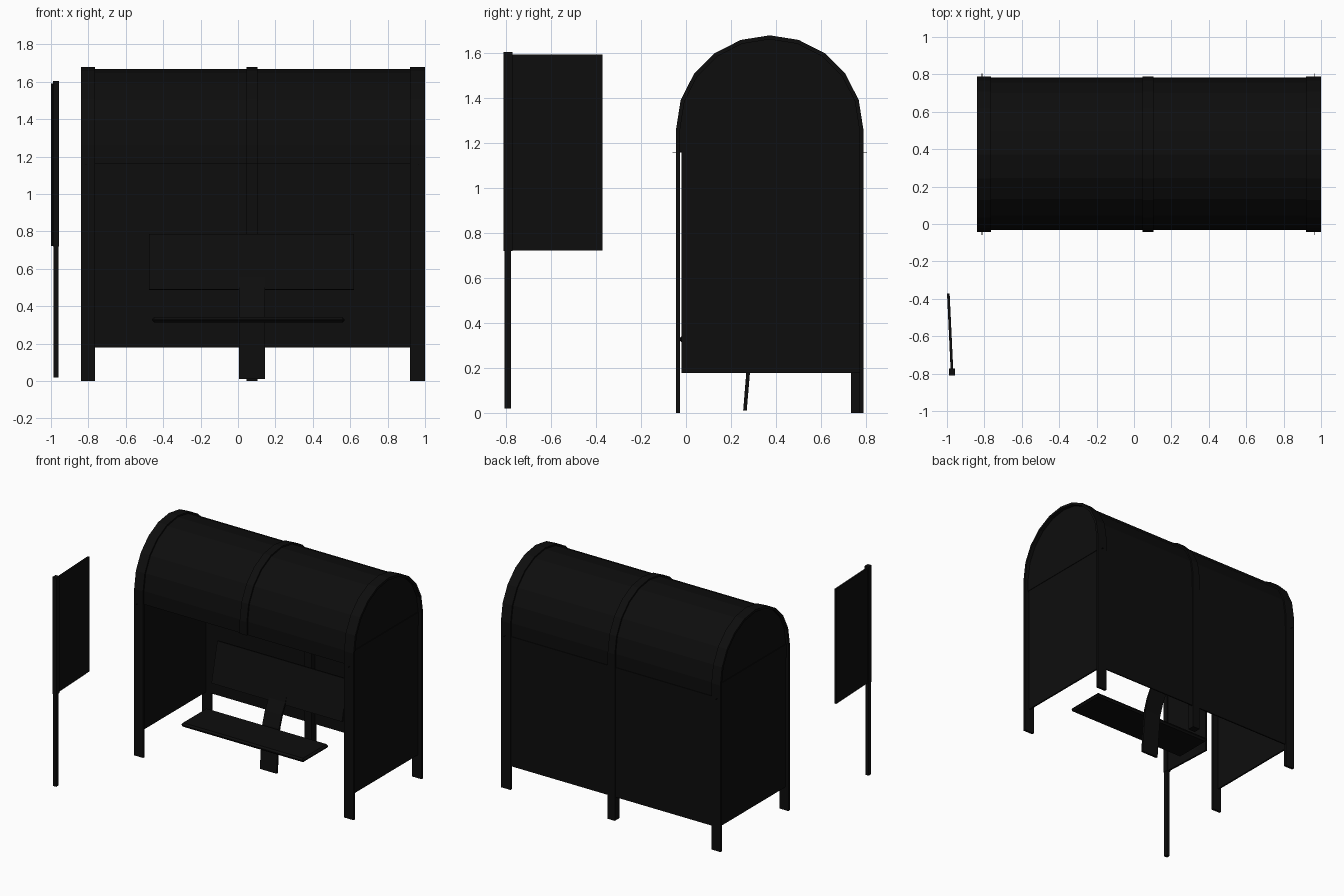
import bpy, bmesh, math
from mathutils import Matrix

if "Cube" in bpy.data.objects:
    bpy.data.objects.remove(bpy.data.objects["Cube"])

black = bpy.data.materials.new("black_paint")
black.diffuse_color = (0.004, 0.004, 0.004, 1)
black.use_nodes = True
black.node_tree.nodes["Principled BSDF"].inputs["Base Color"].default_value = black.diffuse_color
CY, CZ = 0.372, 1.262   # centre of the roof arch


def finish(name, bm):
    bmesh.ops.recalc_face_normals(bm, faces=bm.faces)
    me = bpy.data.meshes.new(name)
    bm.to_mesh(me)
    bm.free()
    me.materials.append(black)
    ob = bpy.data.objects.new(name, me)
    bpy.context.collection.objects.link(ob)
    return ob


def box(name, x0, x1, y0, y1, z0, z1):
    bm = bmesh.new()
    bmesh.ops.create_cube(bm, size=1)
    bmesh.ops.scale(bm, vec=(x1 - x0, y1 - y0, z1 - z0), verts=bm.verts)
    bmesh.ops.translate(bm, vec=((x0 + x1) / 2, (y0 + y1) / 2, (z0 + z1) / 2), verts=bm.verts)
    return finish(name, bm)


def strip(name, a, b, x0, x1):
    """Solid band between two matching (y, z) paths, extruded along x."""
    bm = bmesh.new()
    rows = [[bm.verts.new((x, y, z)) for x, (y, z) in ((x0, p), (x1, p), (x1, q), (x0, q))]
            for p, q in zip(a, b)]
    for r, s in zip(rows, rows[1:]):
        for i in range(4):
            j = (i + 1) % 4
            bm.faces.new((r[i], r[j], s[j], s[i]))
    bm.faces.new(rows[0])
    bm.faces.new(rows[-1])
    return finish(name, bm)


def arch(r, z_front, z_back):
    pts = [(CY - r, z_front)]
    pts += [(CY - r * math.cos(math.pi * i / 10), CZ + r * math.sin(math.pi * i / 10)) for i in range(11)]
    return pts + [(CY + r, z_back)]


def plate(name, outline, x0, x1):
    bm = bmesh.new()
    f = bm.faces.new([bm.verts.new((x0, y, z)) for y, z in outline])
    new = bmesh.ops.extrude_face_region(bm, geom=[f])["geom"]
    bmesh.ops.translate(bm, vec=(x1 - x0, 0, 0), verts=[v for v in new if isinstance(v, bmesh.types.BMVert)])
    return finish(name, bm)


# Frame hoops: two at the ends with front and back legs, one in the middle
R = 0.416
strip("left_frame_hoop", arch(R, 0, 0), arch(R - 0.018, 0, 0), -0.84, -0.765)
strip("right_frame_hoop", arch(R, 0, 0), arch(R - 0.018, 0, 0), 0.92, 1.0)
strip("middle_roof_rib", arch(R, 1.16, 1.16), arch(R - 0.03, 1.16, 1.16), 0.045, 0.105)
box("middle_back_leg", 0.045, 0.105, 0.733, 0.788, 0, 1.16)

# Curved roof sheet with short vertical skirts
strip("roof", arch(R - 0.011, 1.16, 1.16), arch(R - 0.017, 1.16, 1.16), -0.825, 0.98)

# Walls
box("back_wall", -0.82, 0.975, 0.772, 0.782, 0.178, 1.16)
for side, x in (("left", -0.813), ("right", 0.966)):
    box(side + "_side_wall", x - 0.006, x + 0.006, -0.02, 0.78, 0.178, 1.16)
    plate(side + "_gable", arch(R - 0.012, 1.16, 1.16), x - 0.006, x + 0.006)
    box(side + "_gable_band", x - 0.01, x + 0.01, -0.03, 0.775, 1.16, 1.262)
    box(side + "_tie_rod", x - 0.002, x + 0.002, -0.06, 0.805, 1.154, 1.158)

# Bench: seat with bevelled edge, leaning backrest, single curved support
seat = box("seat", -0.46, 0.57, -0.03, 0.275, 0.312, 0.342)
bevel = seat.modifiers.new("edge", "BEVEL")
bevel.width = 0.012
bevel.segments = 1
strip("backrest", [(0.36, 0.49), (0.43, 0.785)], [(0.375, 0.487), (0.445, 0.782)], -0.475, 0.62)
leg = [(0.254, 0.01), (0.268, 0.18), (0.284, 0.34), (0.315, 0.43), (0.36, 0.51), (0.39, 0.6)]
strip("bench_support", leg, [(y + 0.016, z - 0.003 * (i > 0)) for i, (y, z) in enumerate(leg)], 0.005, 0.145)

# Sign on a pole, slightly turned
box("sign_pole", -0.986, -0.96, -0.806, -0.777, 0.02, 0.73)
box("sign_mount", -0.989, -0.957, -0.81, -0.772, 0.72, 1.605)
sign = box("sign_panel", -0.007, 0.007, 0, 0.438, 0.722, 1.592)
sign.data.transform(Matrix.Translation((-0.972, -0.81, 0)) @ Matrix.Rotation(math.radians(2.7), 4, "Z"))
